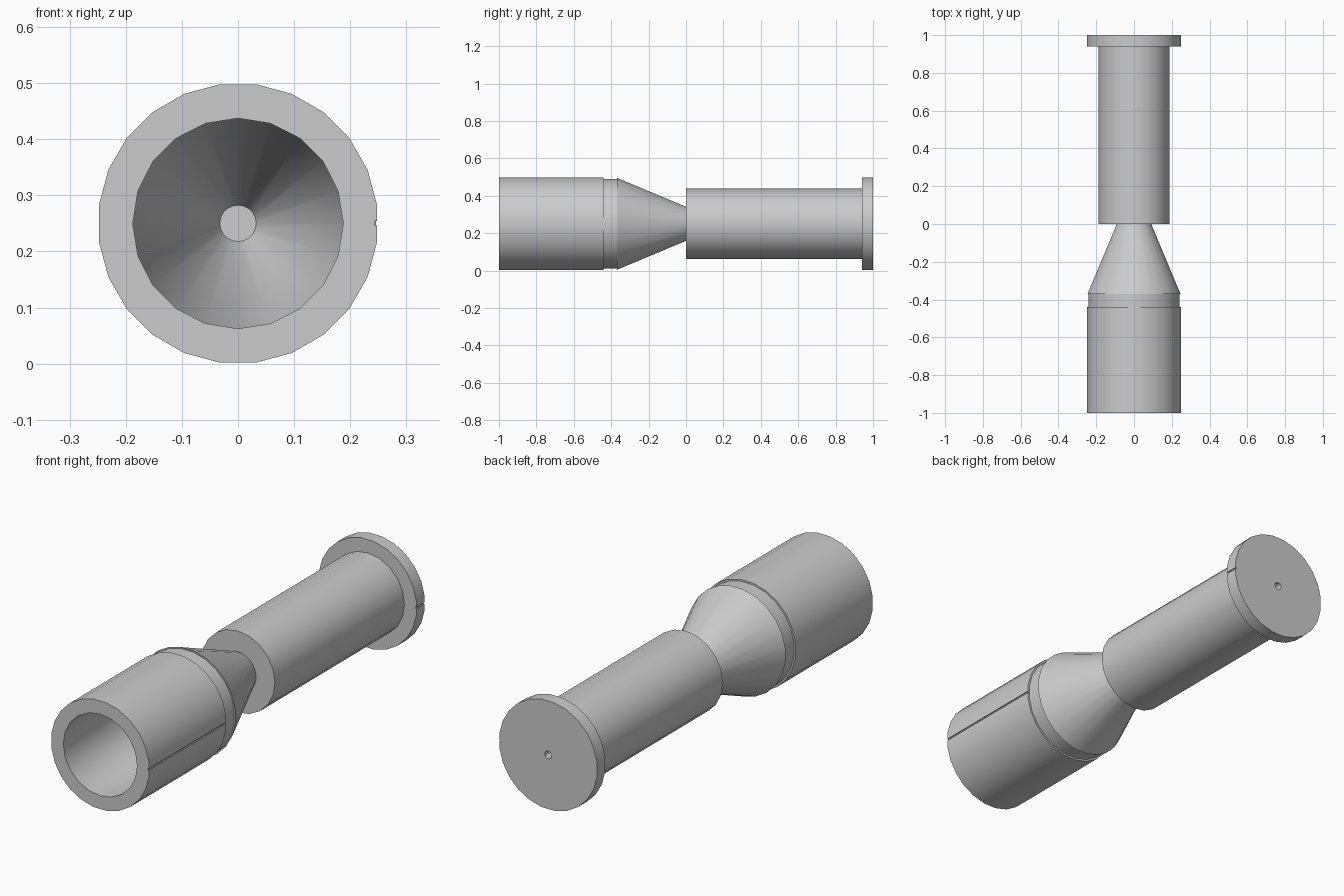
import bpy
import bmesh
from math import sin, cos, pi, radians, sqrt

if "Cube" in bpy.data.objects:
    bpy.data.objects.remove(bpy.data.objects["Cube"])

AXIS_Z = 0.25

grey = bpy.data.materials.new("plain grey")
grey.use_nodes = True
grey.diffuse_color = (0.6, 0.6, 0.6, 1)
grey.node_tree.nodes["Principled BSDF"].inputs["Base Color"].default_value = (0.6, 0.6, 0.6, 1)


def polygon(radius, sides, phase=0.0):
    """Regular outline; phase is given in steps."""
    return [(radius * cos(2 * pi * (i + phase) / sides),
             radius * sin(2 * pi * (i + phase) / sides)) for i in range(sides)]


def notched(radius, sides=24, half=0.004, floor=0.243):
    """Outline with a flat at +x that carries a narrow key slot."""
    flat = radius * cos(pi / sides)
    slot = [(flat, -half), (floor, -half), (floor, half), (flat, half)]
    return polygon(radius, sides, 0.5) + slot


def shell(name, sections, closed=False):
    """Skin a list of (y, outline) sections along the axis."""
    bm = bmesh.new()
    loops = []
    for y, outline in sections:
        verts = [bm.verts.new((x, y, AXIS_Z + z)) for x, z in outline]
        loops.append((y, verts))
    pairs = list(zip(loops, loops[1:]))
    if closed:
        pairs.append((loops[-1], loops[0]))

    def ring_edges(verts):
        result = []
        for a, b in zip(verts, verts[1:] + verts[:1]):
            result.append(bm.edges.get((a, b)) or bm.edges.new((a, b)))
        return result

    for (ya, va), (yb, vb) in pairs:
        if ya == yb:
            # flat shoulder between two nested outlines
            bmesh.ops.triangle_fill(bm, use_beauty=True,
                                    edges=ring_edges(va) + ring_edges(vb))
        else:
            n = len(va)
            for i in range(n):
                j = (i + 1) % n
                bm.faces.new((va[i], va[j], vb[j], vb[i]))
    if not closed:
        bm.faces.new(loops[0][1])
        bm.faces.new(loops[-1][1])
    bmesh.ops.recalc_face_normals(bm, faces=bm.faces[:])

    mesh = bpy.data.meshes.new(name)
    bm.to_mesh(mesh)
    bm.free()
    mesh.materials.append(grey)
    obj = bpy.data.objects.new(name, mesh)
    bpy.context.collection.objects.link(obj)
    bpy.ops.object.select_all(action='DESELECT')
    obj.select_set(True)
    bpy.context.view_layer.objects.active = obj
    bpy.ops.object.shade_smooth_by_angle(angle=radians(30))
    return obj


def sort_by_angle(outline):
    """Put the slot points between their neighbouring corners."""
    ring, slot = outline[:-4], outline[-4:]
    return slot[2:] + ring + slot[:2]


rim = sort_by_angle(notched(0.25))
collar = polygon(0.242, 24, 0.5)
bore = polygon(0.1875, 20)

# hollow barrel: outer wall, recessed collar, tapered nozzle, inner bore
shell("barrel", [
    (-1.0, rim),
    (-0.44, rim),
    (-0.44, collar),
    (-0.37, collar),
    (-0.37, polygon(0.248, 24, 0.5)),
    (0.0, polygon(0.092, 24, 0.5)),
    (0.0, polygon(0.0325, 20)),
    (-0.37, bore),
    (-1.0, bore),
], closed=True)

# plunger: solid rod, end flange and a small blind hole in the back
pin_hole = polygon(0.018, 12)
shell("plunger", [
    (0.0, bore),
    (0.94, bore),
    (0.94, rim),
    (1.0, rim),
    (1.0, pin_hole),
    (0.95, pin_hole),
])
